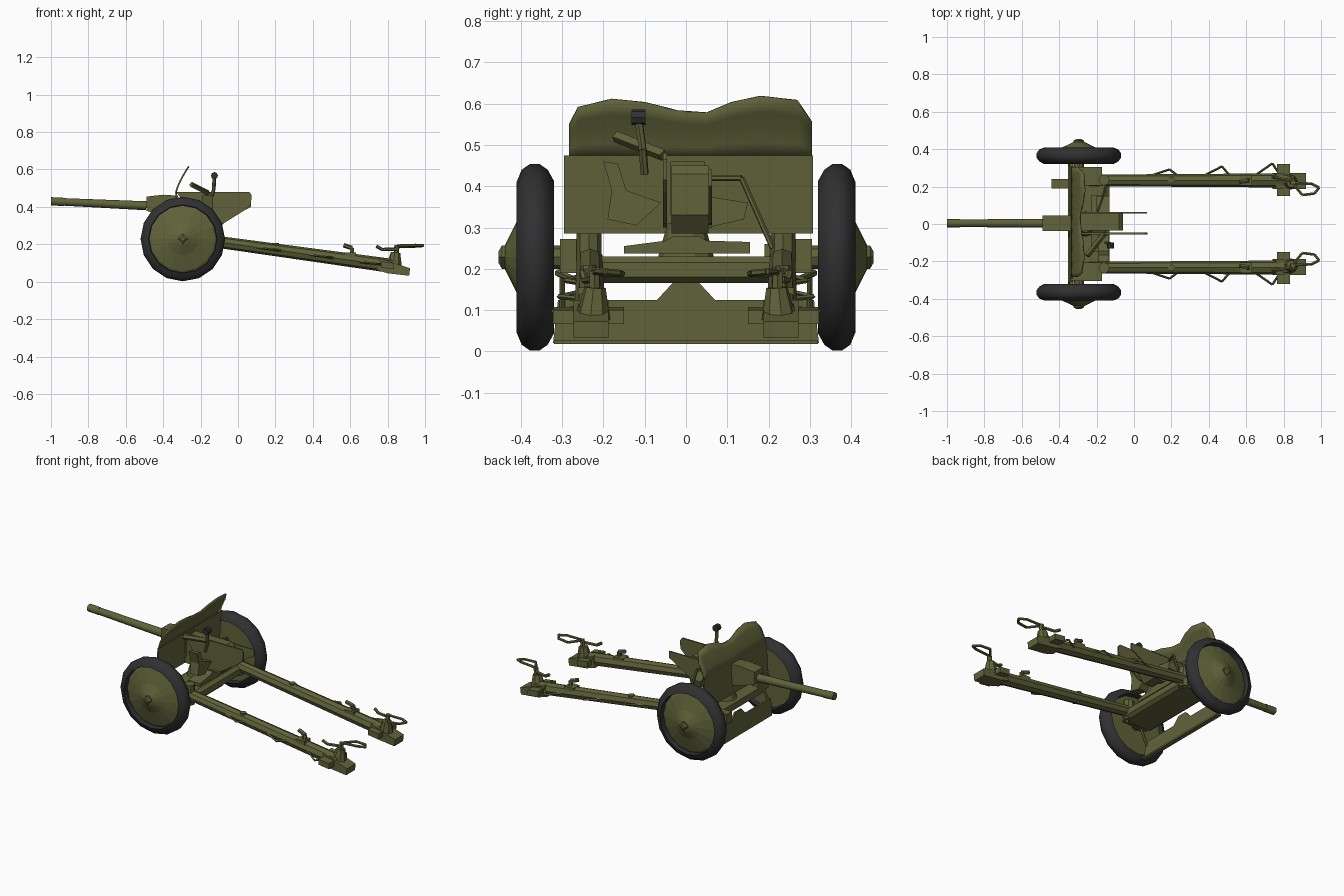
import bpy, bmesh, math
from mathutils import Vector


def material(name, rgb):
    m = bpy.data.materials.new(name)
    m.diffuse_color = (*rgb, 1)
    return m


GREEN = material("olive green", (0.118, 0.124, 0.042))
BLACK = material("rubber black", (0.03, 0.03, 0.032))


def finish(name, bm, mat=GREEN, smooth=None):
    bmesh.ops.recalc_face_normals(bm, faces=bm.faces)
    me = bpy.data.meshes.new(name)
    bm.to_mesh(me)
    bm.free()
    me.materials.append(mat)
    ob = bpy.data.objects.new(name, me)
    bpy.context.collection.objects.link(ob)
    if smooth:
        bpy.ops.object.select_all(action='DESELECT')
        ob.select_set(True)
        bpy.context.view_layer.objects.active = ob
        bpy.ops.object.shade_smooth_by_angle(angle=math.radians(smooth))
    return ob


def prism(name, pts, axis, a, b, mat=GREEN):
    """Extrude a 2D outline along an axis; pts use the other two axes in order."""
    bm = bmesh.new()

    def put(p, d):
        c = list(p)
        c.insert("xyz".index(axis), d)
        return bm.verts.new(c)
    A, B = [put(p, a) for p in pts], [put(p, b) for p in pts]
    n = len(pts)
    bm.faces.new(A)
    bm.faces.new(B[::-1])
    for i in range(n):
        bm.faces.new((A[i], A[(i + 1) % n], B[(i + 1) % n], B[i]))
    return finish(name, bm, mat)


def box(name, x, y, z):
    y = sorted(y)
    return prism(name, [(x[0], y[0]), (x[1], y[0]), (x[1], y[1]), (x[0], y[1])], "z", *z)


def rod(name, pts, r, r2=None, sides=6, mat=GREEN, smooth=None):
    """Straight round segments through a list of points."""
    bm = bmesh.new()
    for p, q in zip(pts, pts[1:]):
        p, q = Vector(p), Vector(q)
        d = q - p
        made = bmesh.ops.create_cone(bm, cap_ends=True, segments=sides, radius1=r,
                                     radius2=r2 or r, depth=d.length)["verts"]
        M = d.to_track_quat('Z', 'Y').to_matrix().to_4x4()
        M.translation = (p + q) / 2
        bmesh.ops.transform(bm, matrix=M, verts=made)
    return finish(name, bm, mat, smooth)


def lathe(name, prof, s, mat, sides=16, closed=False, smooth=None):
    """Spin (radius, y) points around the wheel axle."""
    bm = bmesh.new()
    rings = []
    for r, y in prof:
        rings.append([bm.verts.new((WX + r * math.cos(2 * math.pi * i / sides), s * y,
                                    WZ + r * math.sin(2 * math.pi * i / sides))) for i in range(sides)])
    pairs = list(zip(rings, rings[1:])) + ([(rings[-1], rings[0])] if closed else [])
    for A, B in pairs:
        for i in range(sides):
            j = (i + 1) % sides
            bm.faces.new((A[i], A[j], B[j], B[i]))
    if not closed:
        bm.faces.new(rings[0])
        bm.faces.new(rings[-1])
    return finish(name, bm, mat, smooth)


WX, WZ = -0.295, 0.228

# barrel, jacket and breech
rod("barrel", [(-0.49, 0.004, 0.406), (-0.94, 0.004, 0.427)], 0.024, 0.020, 12, smooth=40)
rod("muzzle", [(-0.93, 0.004, 0.4265), (-1.0, 0.004, 0.43)], 0.022, 0.022, 12, smooth=40)
prism("jacket", [(-0.49, 0.38), (-0.49, 0.455), (-0.40, 0.465), (-0.32, 0.46), (-0.32, 0.33),
                 (-0.40, 0.35)], "y", -0.038, 0.045)
prism("breech", [(-0.33, 0.29), (-0.33, 0.45), (-0.08, 0.45), (-0.06, 0.43), (-0.06, 0.33),
                 (-0.10, 0.285)], "y", -0.035, 0.055)
prism("guard_plate_left", [(-0.33, 0.48), (0.06, 0.48), (0.072, 0.465), (0.07, 0.415), (0.04, 0.385),
                           (-0.08, 0.31), (-0.2, 0.30)], "y", -0.056, -0.046)
prism("guard_plate_right", [(-0.3, 0.44), (0.07, 0.44), (0.07, 0.40), (0.04, 0.385), (-0.08, 0.31),
                            (-0.2, 0.30)], "y", 0.055, 0.063)

# shield: flat lower plate and a curved, wavy upper plate that leans back
prism("lower_shield", [(-0.345, 0.285), (-0.333, 0.475), (-0.325, 0.475), (-0.337, 0.285)],
      "y", -0.295, 0.307)
top = [(-.283, .55), (-.262, .59), (-.18, .61), (-.10, .602), (-.02, .582), (.05, .577),
       (.11, .602), (.18, .617), (.27, .607), (.305, .555)]
bm = bmesh.new()
cols = []
for y, zt in top:
    col = []
    for k in range(5):
        t = k / 4
        h = 0.47 + (zt - 0.47) * t
        u = (h - 0.47) / 0.147
        col.append(bm.verts.new((-0.333 + 0.07 * u ** 1.4, y, h)))
    cols.append(col)
for A, B in zip(cols, cols[1:]):
    for k in range(4):
        bm.faces.new((A[k], B[k], B[k + 1], A[k + 1]))
up = finish("upper_shield", bm, GREEN, 40)
sol = up.modifiers.new("thickness", 'SOLIDIFY')
sol.thickness = 0.008
sol.offset = 0

# apron below the axle with its raised centre
prism("apron", [(-.322, .02), (.322, .02), (.31, .125), (.07, .125), (.03, .168), (-.03, .168),
                (-.07, .125), (-.31, .125)], "x", -0.352, -0.342)
box("apron_lip", (-0.352, -0.325), (-0.32, 0.32), (0.018, 0.028))

# carriage, turntable and traverse arc
prism("axle_beam", [(-0.34, 0.18), (-0.34, 0.22), (-0.32, 0.23), (-0.15, 0.23), (-0.13, 0.215),
                    (-0.13, 0.18), (-0.15, 0.165), (-0.32, 0.165)], "y", -0.25, 0.25)
prism("traverse_arc", [(-.15, .237), (.155, .237), (.155, .265), (.05, .268), (.03, .28), (-.03, .28),
                       (-.05, .268), (-.15, .255)], "x", -0.23, -0.15)
rod("turntable", [(-0.26, 0, 0.22), (-0.26, 0, 0.31)], 0.07, 0.045, 10)

# sight, layer's seat, levers and handwheel
rod("sight_post", [(-0.15, -0.10, 0.43), (-0.13, -0.105, 0.49), (-0.126, -0.115, 0.56)], 0.010)
rod("sight_eyepiece", [(-0.126, -0.132, 0.567), (-0.126, -0.098, 0.567)], 0.019, sides=8, mat=BLACK)
rod("sight_bar", [(-0.25, -0.17, 0.52), (-0.16, -0.055, 0.475)], 0.014, sides=4)
prism("sight_bracket", [(-.20, .46), (-.165, .455), (-.145, .39), (-.06, .36), (-.12, .305), (-.19, .32),
                        (-.18, .39)], "x", -0.19, -0.135)
prism("elevation_box", [(.055, .30), (.14, .32), (.15, .36), (.055, .375)], "x", -0.2, -0.13)
rod("elevation_lever", [(-0.2, 0.05, 0.42), (-0.17, 0.135, 0.42), (-0.15, 0.21, 0.25)], 0.007)
box("tool_case", (-0.44, -0.35), (0.19, 0.24), (0.20, 0.26))

for s, side in ((-1, "left"), (1, "right")):
    def P(*pts):
        return [(x, s * y, z) for x, y, z in pts]

    # wheel
    lathe(side + "_tyre", [(.185, .32), (.212, .335), (.226, .355), (.226, .378), (.212, .398),
                           (.183, .41), (.18, .38), (.18, .345)], s, BLACK, closed=True, smooth=35)
    lathe(side + "_wheel_disc", [(.19, .345), (.192, .372), (.17, .385), (.085, .411), (.03, .438)], s, GREEN)
    lathe(side + "_hub_cap", [(.028, .43), (.028, .446), (.014, .454)], s, GREEN, sides=4)
    rod(side + "_stub_axle", P((WX, 0.22, WZ), (WX, 0.36, WZ)), 0.028, sides=8)

    # hinge bracket and struts
    box(side + "_hinge_bracket", (-0.34, -0.17), (s * 0.205, s * 0.305), (0.19, 0.272))
    rod(side + "_hinge_pin", P((-0.16, 0.235, 0.165), (-0.16, 0.235, 0.285)), 0.03, sides=8)
    rod(side + "_apron_strut", P((-0.345, 0.30, 0.10), (-0.30, 0.30, 0.20)), 0.008)
    rod(side + "_side_strut", P((-0.30, 0.31, 0.19), (-0.15, 0.24, 0.16)), 0.009)

    # trail leg, foot and spade
    rod(side + "_trail_leg", P((-0.24, 0.233, 0.231), (0.84, 0.233, 0.082)), 0.031, 0.038, 8)
    prism(side + "_trail_foot", [(0.74, 0.063), (0.76, 0.125), (0.92, 0.072), (0.915, 0.032), (0.80, 0.045)],
          "y", s * 0.188, s * 0.272)
    prism(side + "_foot_crossbar", [(0.765, 0.075), (0.765, 0.108), (0.835, 0.10), (0.835, 0.066)],
          "y", s * 0.15, s * 0.322)
    rod(side + "_foot_socket", P((0.835, 0.225, 0.08), (0.842, 0.22, 0.155)), 0.042, 0.026, 8)
    rod(side + "_socket_post", P((0.845, 0.222, 0.14), (0.85, 0.222, 0.195)), 0.014)
    rod(side + "_lifting_ring", P((0.85, 0.215, 0.19), (0.90, 0.155, 0.188), (0.965, 0.163, 0.19),
                                  (0.99, 0.195, 0.193), (0.95, 0.215, 0.195), (0.86, 0.22, 0.192)), 0.008)
    rod(side + "_spade_lever", P((0.85, 0.23, 0.175), (0.77, 0.245, 0.172), (0.74, 0.25, 0.19)), 0.009)

    # leg fittings: clamp, rings and grab handles
    box(side + "_leg_clamp", (0.57, 0.63), (s * 0.205, s * 0.262), (0.11, 0.155))
    rod(side + "_clamp_horn", P((0.61, 0.235, 0.15), (0.61, 0.23, 0.18), (0.565, 0.225, 0.195)), 0.012)
    rod(side + "_leg_knob", P((0.2, 0.235, 0.17), (0.2, 0.235, 0.208)), 0.018, sides=8)
    for n, x in enumerate((0.10, 0.38, 0.65)):
        z = 0.195 - 0.138 * (x + 0.0)
        rod(f"{side}_grab_handle_{n + 1}", P((x, 0.262, z), (x + 0.09, 0.292 + 0.016 * n, z - 0.01),
                                            (x + 0.13, 0.262, z - 0.015)), 0.006, sides=4)
